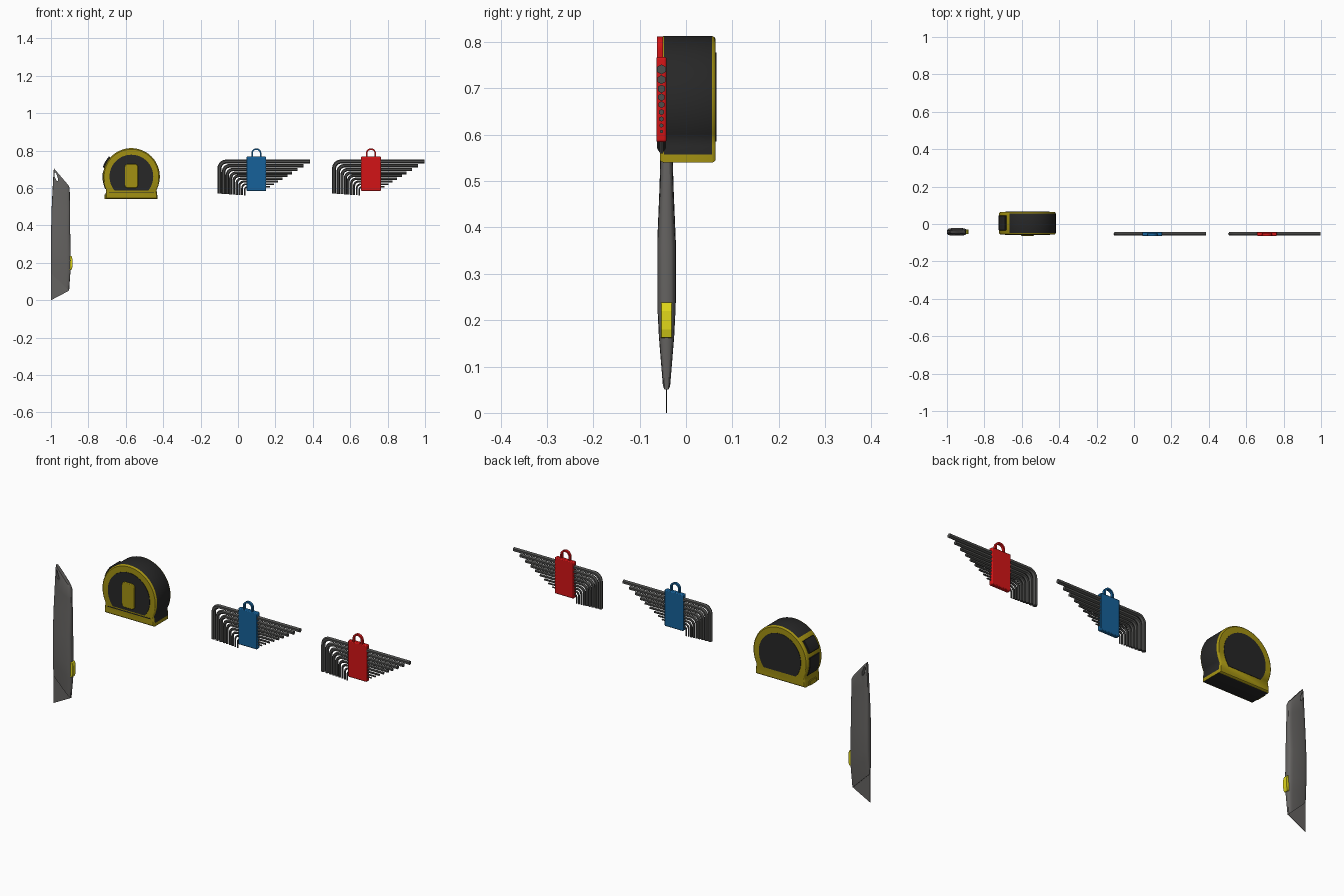
import bpy, bmesh, math
from mathutils import Matrix

if "Cube" in bpy.data.objects:
    bpy.data.objects.remove(bpy.data.objects["Cube"])


def material(name, rgb):
    m = bpy.data.materials.new(name)
    m.diffuse_color = (*rgb, 1)
    m.use_nodes = True
    m.node_tree.nodes["Principled BSDF"].inputs["Base Color"].default_value = m.diffuse_color
    return m


YELLOW = material("tape_yellow", (0.36, 0.28, 0.006))
BRIGHT = material("bright_yellow", (0.75, 0.68, 0.01))
BLACK = material("black_rubber", (0.02, 0.02, 0.02))
GREY = material("grey_metal", (0.13, 0.125, 0.12))
STEEL = material("dark_steel", (0.075, 0.075, 0.072))
RED = material("red_plastic", (0.65, 0.007, 0.008))
BLUE = material("blue_plastic", (0.008, 0.12, 0.32))


def loft(name, rings, *mats):
    """Skin a stack of equal-sized rings and cap both ends."""
    bm = bmesh.new()
    vs = [[bm.verts.new(p) for p in r] for r in rings]
    n = len(vs[0])
    for a, b in zip(vs, vs[1:]):
        for i in range(n):
            j = (i + 1) % n
            bm.faces.new((a[i], a[j], b[j], b[i]))
    bm.faces.new(vs[0])
    bm.faces.new(vs[-1])
    bmesh.ops.recalc_face_normals(bm, faces=bm.faces)
    me = bpy.data.meshes.new(name)
    bm.to_mesh(me)
    bm.free()
    ob = bpy.data.objects.new(name, me)
    bpy.context.collection.objects.link(ob)
    for m in mats:
        me.materials.append(m)
    return ob


def prism(name, pts, y0, y1, mat):
    return loft(name, [[(x, y, z) for x, z in pts] for y in (y0, y1)], mat)


def arc(cx, cz, r, a0, a1, n=24):
    return [(cx + r * math.cos(math.radians(a0 + (a1 - a0) * i / n)),
             cz + r * math.sin(math.radians(a0 + (a1 - a0) * i / n))) for i in range(n + 1)]


def rounded(cx, cz, hx, hz, r):
    pts = []
    for sx, sz, a in ((1, 1, 0), (-1, 1, 90), (-1, -1, 180), (1, -1, 270)):
        pts += arc(cx + sx * (hx - r), cz + sz * (hz - r), r, a, a + 90, 5)
    return pts


def bevel(ob, w, seg=2):
    m = ob.modifiers.new("bevel", "BEVEL")
    m.width, m.segments, m.limit_method, m.angle_limit = w, seg, "ANGLE", 0.7


def smooth(ob, angle=35):
    bpy.ops.object.select_all(action="DESELECT")
    ob.select_set(True)
    bpy.context.view_layer.objects.active = ob
    bpy.ops.object.shade_smooth_by_angle(angle=math.radians(angle))


# ---- utility knife: slanted rounded sections from blade end to tail
KY = -0.042
sections = [(-1.0, 0.145, -0.903, 0.05, 0.009), (-1.0, 0.22, -0.896, 0.15, 0.017),
            (-1.0, 0.27, -0.894, 0.21, 0.020), (-0.999, 0.38, -0.897, 0.36, 0.020),
            (-0.996, 0.50, -0.897, 0.48, 0.015), (-0.991, 0.60, -0.899, 0.55, 0.013),
            (-0.986, 0.69, -0.90, 0.60, 0.013), (-0.984, 0.705, -0.907, 0.615, 0.010)]
rings = []
for xl, zl, xr, zr, h in sections:
    ring = []
    for i in range(20):
        a = 2 * math.pi * i / 20
        c, s = math.cos(a), math.sin(a)
        u = 0.5 + 0.5 * math.copysign(abs(c) ** 0.45, c)
        ring.append((xl + (xr - xl) * u, KY + h * math.copysign(abs(s) ** 0.6, s), zl + (zr - zl) * u))
    rings.append(ring)
handle = loft("knife_handle", rings, GREY)
# hanging slot
cutter = prism("slot_cutter", [(-0.980, 0.68), (-0.974, 0.683), (-0.963, 0.652), (-0.963, 0.636),
                               (-0.970, 0.638), (-0.980, 0.66)], -0.1, 0.02, GREY)
cutter.hide_render = True
mod = handle.modifiers.new("slot", "BOOLEAN")
mod.operation, mod.object, mod.solver = "DIFFERENCE", cutter, "EXACT"
bpy.context.view_layer.objects.active = handle
bpy.ops.object.modifier_apply(modifier="slot")
bpy.data.objects.remove(cutter)
smooth(handle)
prism("knife_blade", [(-1.0, 0.0), (-0.905, 0.05), (-0.91, 0.09), (-0.97, 0.16), (-1.0, 0.15)],
      KY - 0.001, KY + 0.001, GREY)
slider = prism("knife_slider", [(-0.91, 0.16), (-0.890, 0.163), (-0.885, 0.18), (-0.885, 0.22),
                                (-0.890, 0.237), (-0.91, 0.24)], KY - 0.012, KY + 0.012, BRIGHT)
bevel(slider, 0.001, 1)

# ---- tape measure: rounded case with yellow front and back rims
TX, TZ, R = -0.57, 0.661, 0.152
outline = arc(TX, TZ, R, -28, 208, 48)
outline += [(TX - 0.137, 0.575), (TX - 0.139, 0.557), (TX - 0.139, 0.54),
            (TX + 0.139, 0.54), (TX + 0.139, 0.557), (TX + 0.137, 0.575)]


def inset(d, y):
    return [(TX + (x - TX) * (1 - d / 0.145), y, 0.67 + (z - 0.67) * (1 - d / 0.14)) for x, z in outline]


case = loft("tape_case", [inset(0.006, -0.056), inset(0.002, -0.053), inset(0, -0.048),
                          inset(0, 0.056), inset(0.002, 0.061), inset(0.006, 0.064)], YELLOW, BLACK)
for f in case.data.polygons:
    c = f.center
    side_yellow = (c.x < TX - 0.095 and c.z < 0.785) or 0.542 < c.z < 0.557
    if -0.04 < c.y < 0.05 and not side_yellow:
        f.material_index = 1
smooth(case)
# black D-shaped face panels
for name, r, y0, y1 in (("tape_front_panel", 0.117, -0.058, -0.05), ("tape_back_panel", 0.117, 0.06, 0.066)):
    smooth(prism(name, arc(TX, TZ, r, -40, 220, 40), y0, y1, BLACK))
prism("tape_front_groove", [(TX - 0.12, 0.575), (TX + 0.12, 0.575), (TX + 0.12, 0.579), (TX - 0.12, 0.579)],
      -0.0575, -0.05, BLACK)
# black lock button and mouth on the left side
for name, a0, a1, r in (("tape_lock", 138, 162, 0.161), ("tape_mouth", 170, 206, 0.1545)):
    ob = prism(name, arc(TX, TZ, r, a0, a1, 10) + arc(TX, TZ, 0.14, a1, a0, 10), -0.034, 0.046, BLACK)
    bevel(ob, 0.002, 1)
prism("tape_hook", [(TX - 0.145, 0.538), (TX - 0.139, 0.538), (TX - 0.139, 0.56), (TX - 0.145, 0.56)],
      -0.02, 0.03, YELLOW).location.z = 0.004
clip = prism("belt_clip", rounded(TX, 0.664, 0.035, 0.064, 0.016), -0.063, -0.05, YELLOW)
bevel(clip, 0.003)
smooth(clip)

# ---- hex key sets
HY = -0.053
heights = [0.741, 0.719, 0.699, 0.681, 0.665, 0.649, 0.634, 0.620, 0.607]


def hex_key(name, x0, i):
    z, t = heights[i], i / 8
    drop = heights[0] - z
    sx, ex, r = -0.099 + drop, 0.385 - drop * 1.6, 0.0108 - 0.0070 * t
    bend = 0.036 - 0.018 * t
    path = [(sx, 0.570 - 0.010 * t)] + arc(sx + bend, z - bend, bend, 180, 90, 7) + [(ex, z)]
    cu = bpy.data.curves.new(name, "CURVE")
    cu.dimensions = "3D"
    cu.bevel_depth, cu.bevel_resolution, cu.use_fill_caps = r, 1, True
    sp = cu.splines.new("POLY")
    sp.points.add(len(path) - 1)
    for p, (x, zz) in zip(sp.points, path):
        p.co = (x0 + x, HY, zz, 1)
    sp.use_smooth = False
    cu.materials.append(STEEL)
    ob = bpy.data.objects.new(name, cu)
    bpy.context.collection.objects.link(ob)
    bpy.ops.object.select_all(action="DESELECT")
    ob.select_set(True)
    bpy.context.view_layer.objects.active = ob
    bpy.ops.object.convert(target="MESH")


for label, x0, mat in (("blue", 0.0, BLUE), ("red", 0.613, RED)):
    for i in range(9):
        hex_key(f"{label}_set_key_{i + 1}", x0, i)
    cx = x0 + 0.098
    holder = prism(f"{label}_holder", rounded(cx, 0.676, 0.053, 0.092, 0.006), -0.064, -0.042, mat)
    bevel(holder, 0.004)
    smooth(holder)
    # hanging loop
    loop = [(cx + 0.027, 0.762)] + arc(cx, 0.785, 0.027, 0, 180, 14) + [(cx - 0.027, 0.762)]
    loop += [(cx - 0.019, 0.762)] + arc(cx, 0.785, 0.019, 180, 0, 14) + [(cx + 0.019, 0.762)]
    smooth(prism(f"{label}_loop", loop, -0.063, -0.050, mat))
